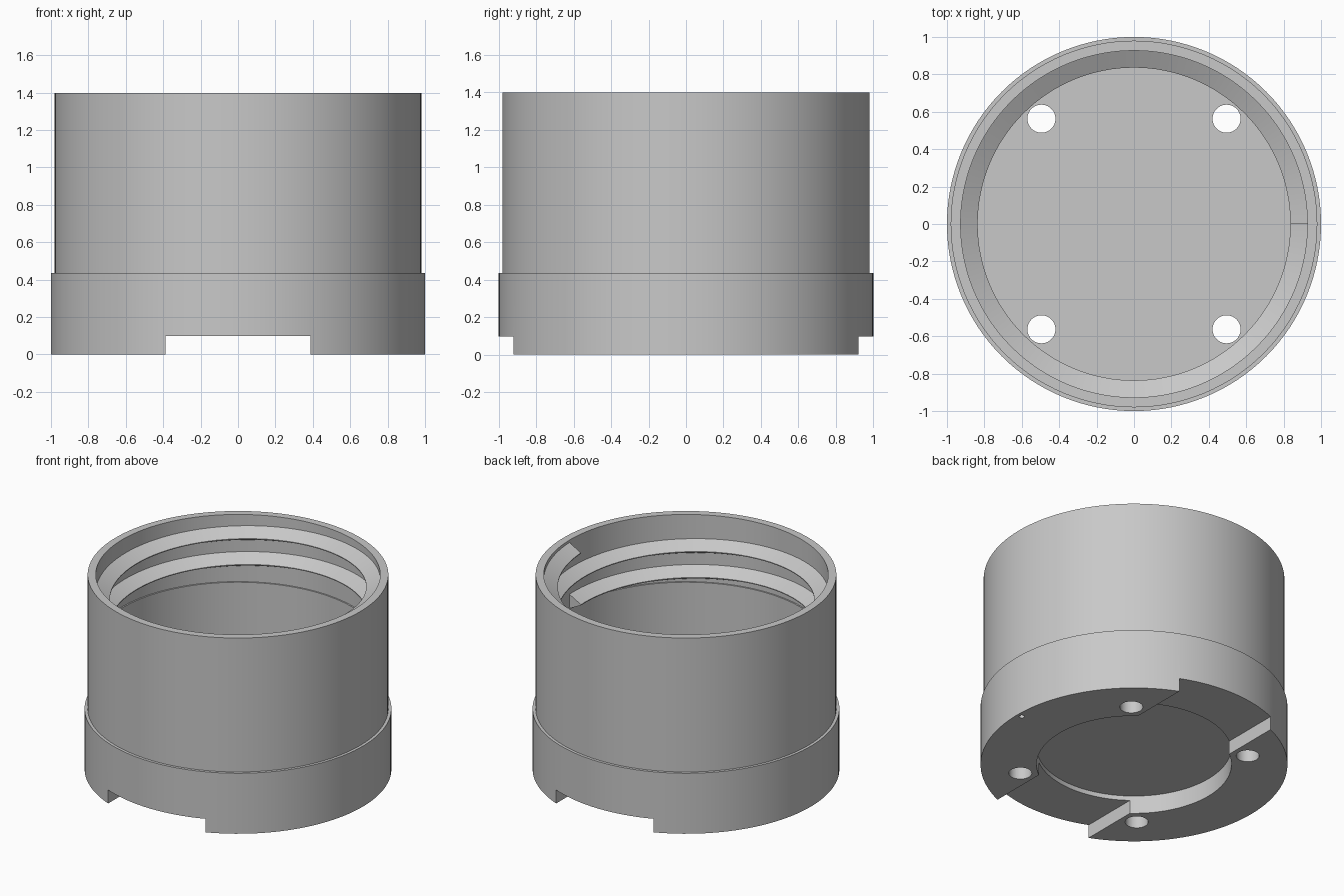
import bpy, bmesh, math

if "Cube" in bpy.data.objects:
    bpy.data.objects.remove(bpy.data.objects["Cube"])

SEGS = 128
grey = bpy.data.materials.new("grey plastic")
grey.diffuse_color = (0.58, 0.58, 0.58, 1)
grey.use_nodes = True
grey.node_tree.nodes["Principled BSDF"].inputs["Base Color"].default_value = grey.diffuse_color


def new_object(name, bm):
    bmesh.ops.recalc_face_normals(bm, faces=bm.faces[:])
    mesh = bpy.data.meshes.new(name)
    bm.to_mesh(mesh)
    bm.free()
    mesh.materials.append(grey)
    ob = bpy.data.objects.new(name, mesh)
    bpy.context.collection.objects.link(ob)
    return ob


def lathe(name, profile):
    """Revolve an (r, z) profile; the first and last rings are capped."""
    bm = bmesh.new()
    rings = [[bm.verts.new((r * math.cos(2 * math.pi * i / SEGS),
                            r * math.sin(2 * math.pi * i / SEGS), z))
              for i in range(SEGS)] for r, z in profile]
    for a, b in zip(rings, rings[1:]):
        for i in range(SEGS):
            j = (i + 1) % SEGS
            bm.faces.new((a[i], a[j], b[j], b[i]))
    bm.faces.new(rings[0])
    bm.faces.new(rings[-1])
    return new_object(name, bm)


def cut(target, cutter):
    """Subtract the cutter at once and delete it."""
    mod = target.modifiers.new("cut", 'BOOLEAN')
    mod.operation = 'DIFFERENCE'
    mod.solver = 'MANIFOLD'
    mod.object = cutter
    dg = bpy.context.evaluated_depsgraph_get()
    mesh = bpy.data.meshes.new_from_object(target.evaluated_get(dg))
    target.modifiers.clear()
    target.data = mesh
    bpy.data.objects.remove(cutter)


def cylinder_cutter(x, y, r, z0, z1, sides):
    bm = bmesh.new()
    bmesh.ops.create_cone(bm, cap_ends=True, segments=sides, radius1=r,
                          radius2=r, depth=z1 - z0)
    bmesh.ops.translate(bm, verts=bm.verts[:], vec=(x, y, (z0 + z1) / 2))
    return new_object("cutter", bm)


def smooth(ob):
    bpy.ops.object.select_all(action='DESELECT')
    ob.select_set(True)
    bpy.context.view_layer.objects.active = ob
    bpy.ops.object.shade_smooth_by_angle(angle=math.radians(30))


# Cup body: wide base band, slimmer sleeve, stepped bore and floor;
# the round underside recess is part of the profile
FLOOR = 0.2
body = lathe("cup_body", [(0.635, 0.13), (0.635, 0), (1, 0), (1, 0.435),
                          (0.98, 0.435), (0.98, 1.398), (0.927, 1.398),
                          (0.927, 0.915), (0.917, 0.915), (0.917, FLOOR)])

# Slot across the underside
bm = bmesh.new()
bmesh.ops.create_cube(bm, size=1)
bmesh.ops.scale(bm, vec=(0.775, 2.4, 0.194), verts=bm.verts[:])
cut(body, new_object("cutter", bm))

# Four screw holes through the floor
for sx in (-1, 1):
    for sy in (-1, 1):
        cut(body, cylinder_cutter(sx * 0.495, sy * 0.563, 0.075, -0.1, 0.6, 40))

# Pin hole in the lower rim
cut(body, cylinder_cutter(0.963, 0.01, 0.018, -0.05, 0.1, 16))
smooth(body)

# Inner thread: two turns of a V ridge winding down from the rim
TURNS, PITCH, TOP = 2, 0.186, 1.385
section = [(0.935, 0), (0.836, -0.055), (0.836, -0.061), (0.935, -0.11)]
bm = bmesh.new()
rings = []
for i in range(TURNS * SEGS + 1):
    a = 2 * math.pi * i / SEGS
    drop = PITCH * i / SEGS
    rings.append([bm.verts.new((r * math.cos(a), r * math.sin(a), TOP + z - drop))
                  for r, z in section])
for a, b in zip(rings, rings[1:]):
    for k in range(4):
        n = (k + 1) % 4
        bm.faces.new((a[k], a[n], b[n], b[k]))
bm.faces.new(rings[0])
bm.faces.new(rings[-1][::-1])
smooth(new_object("inner_thread", bm))
